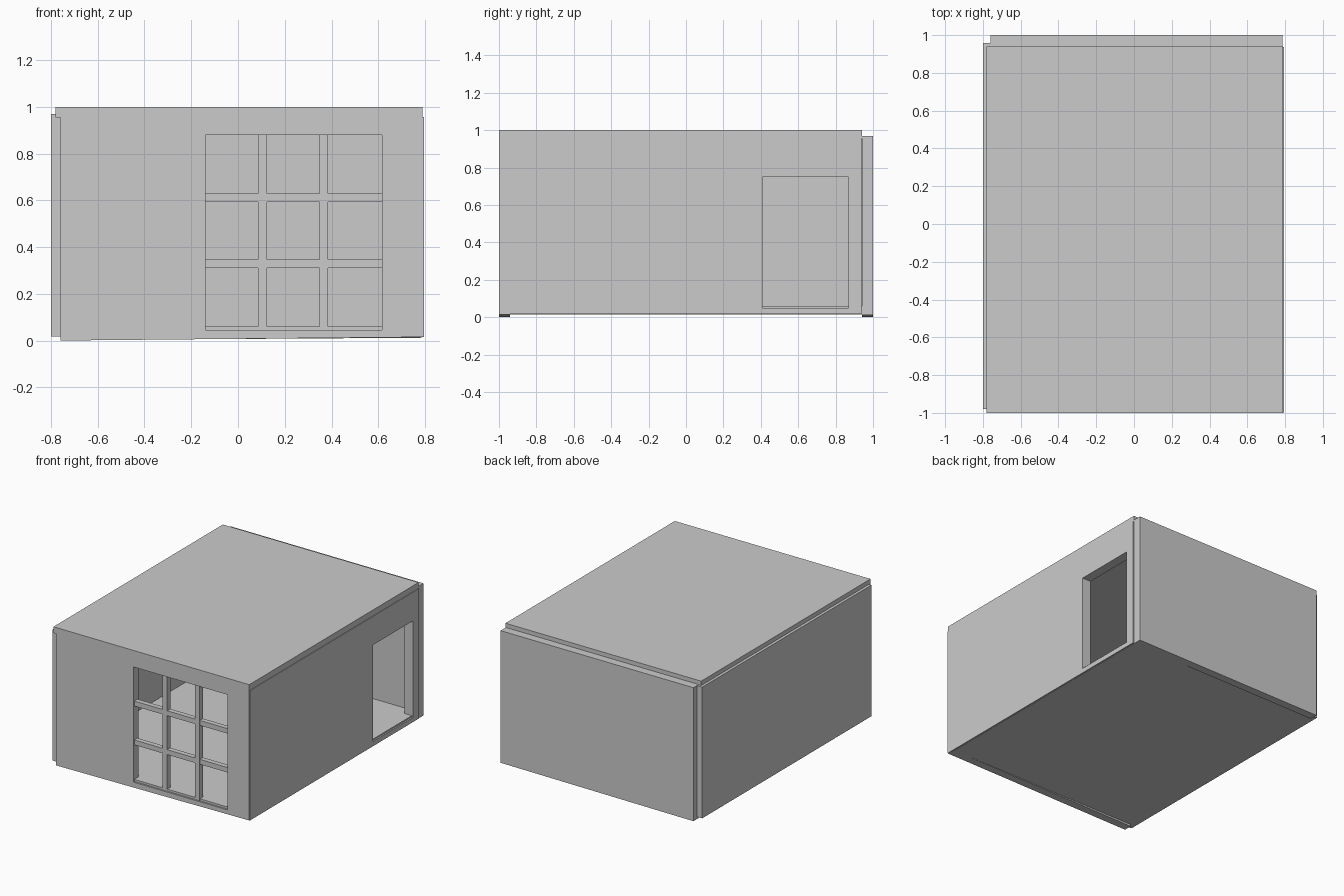
import bpy, bmesh

if "Cube" in bpy.data.objects:
    bpy.data.objects.remove(bpy.data.objects["Cube"])

def box(name, x, y, z, left_drop=0.0):
    """Axis-aligned slab from (min, max) ranges; left_drop lowers the bottom edge at min x."""
    bm = bmesh.new()
    bmesh.ops.create_cube(bm, size=1)
    for v in bm.verts:
        low_left = v.co.x < 0 and v.co.z < 0
        v.co = [r[0] + (c + 0.5) * (r[1] - r[0]) for c, r in zip(v.co, (x, y, z))]
        if low_left:
            v.co.z -= left_drop
    me = bpy.data.meshes.new(name)
    bm.to_mesh(me)
    bm.free()
    ob = bpy.data.objects.new(name, me)
    bpy.context.scene.collection.objects.link(ob)
    return ob

def cut(wall, x, y, z):
    """Cut a rectangular opening through a wall, then discard the cutter."""
    cutter = box(wall.name + "_cutter", x, y, z)
    cutter.hide_render = True
    mod = wall.modifiers.new("opening", 'BOOLEAN')
    mod.operation = 'DIFFERENCE'
    mod.solver = 'EXACT'
    mod.object = cutter
    bpy.context.view_layer.objects.active = wall
    bpy.ops.object.modifier_apply(modifier=mod.name)
    bpy.data.objects.remove(cutter)

# Floor and roof slabs
box("floor", (-0.755, 0.785), (-0.975, 0.975), (0.014, 0.06))
box("roof", (-0.78, 0.79), (-1.0, 0.94), (0.955, 1.0))

# Closed walls
box("left_wall", (-0.80, -0.73), (-0.98, 0.957), (0.017, 0.968))
box("back_wall", (-0.76, 0.787), (0.94, 1.0), (0.012, 0.97), 0.01)

# Right wall with doorway
right = box("right_wall", (0.725, 0.795), (-0.998, 0.938), (0.016, 0.957))
cut(right, (0.6, 0.9), (0.41, 0.87), (0.05, 0.75))

# Front wall with window opening
front = box("front_wall", (-0.76, 0.79), (-0.9995, -0.94), (0.015, 0.956), 0.015)
cut(front, (-0.14, 0.615), (-1.1, -0.9), (0.045, 0.88))

# Window bars
for i, x in enumerate((0.105, 0.367)):
    box(f"window_mullion_{i}", (x - 0.019, x + 0.019), (-0.99, -0.95), (0.044, 0.882))
for i, z in enumerate((0.328, 0.61)):
    box(f"window_transom_{i}", (-0.142, 0.617), (-0.988, -0.952), (z - 0.018, z + 0.018))
box("window_sill", (-0.142, 0.617), (-0.988, -0.952), (0.035, 0.06))
